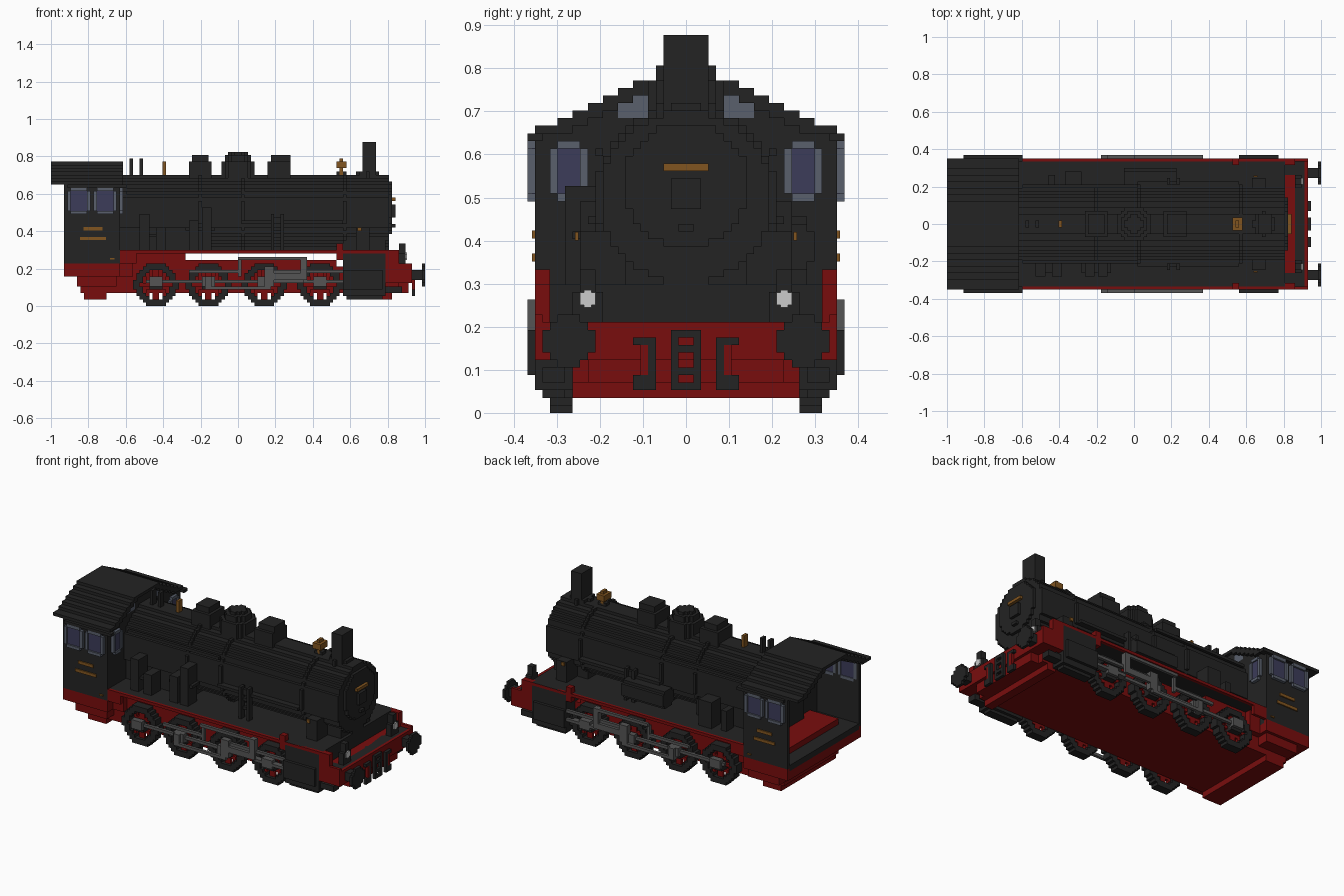
import bpy, bmesh, math

V = 2 / 114  # size of one block

cube = bpy.data.objects.get("Cube")
if cube:
    bpy.data.objects.remove(cube)


def material(name, r, g, b):
    m = bpy.data.materials.new(name)
    m.use_nodes = True
    m.diffuse_color = (r, g, b, 1)
    m.node_tree.nodes["Principled BSDF"].inputs["Base Color"].default_value = (r, g, b, 1)
    return m


BLACK = material("soot black", .017, .017, .017)
RED = material("frame red", .19, .004, .004)
STEEL = material("rod steel", .09, .09, .09)
TRIM = material("window trim", .1, .115, .15)
GLASS = material("window glass", .045, .045, .1)
BRASS = material("brass", .22, .09, .014)
WHITE = material("lamp white", .6, .6, .6)


def part(name, mat, boxes, mirror=False, snap=True):
    """One object from boxes (x0, x1, y0, y1, z0, z1), snapped to the block grid."""
    boxes = list(boxes)
    if mirror:
        boxes += [(a, b, -d, -c, e, f) for a, b, c, d, e, f in boxes]
    bm = bmesh.new()
    for box in boxes:
        c = [round(v / V) * V for v in box] if snap else list(box)
        for i in (0, 2, 4):
            if c[i + 1] - c[i] < 1e-4:
                c[i + 1] = c[i] + V
        cube = bmesh.ops.create_cube(bm, size=1)["verts"]
        for v in cube:
            v.co = [c[2 * i] if v.co[i] < 0 else c[2 * i + 1] for i in range(3)]
    mesh = bpy.data.meshes.new(name)
    bm.to_mesh(mesh)
    bm.free()
    mesh.materials.append(mat)
    ob = bpy.data.objects.new(name, mesh)
    bpy.context.collection.objects.link(ob)


def plate(axis, a, b, u0, u1, v0, v1, test):
    """Boxes for all blocks of a slab a..b along the axis whose centre passes the test."""
    out = []
    for j in range(round(v0 / V), round(v1 / V)):
        start, end = round(u0 / V), round(u1 / V)
        run = None
        for i in range(start, end + 1):
            hit = i < end and test((i + .5) * V, (j + .5) * V)
            if hit and run is None:
                run = i
            if not hit and run is not None:
                u, v = (run * V, i * V), (j * V, (j + 1) * V)
                out.append({"x": (a, b, *u, *v), "y": (*u, a, b, *v), "z": (*u, *v, a, b)}[axis])
                run = None
    return out


def disc(axis, a, b, cu, cv, r, inner=0):
    return plate(axis, a, b, cu - r - V, cu + r + V, cv - r - V, cv + r + V,
                 lambda u, v: inner <= math.hypot(u - cu, v - cv) < r)


def inside(u, v, w, inset=0):
    return w[0] + inset < u < w[1] - inset and w[2] + inset < v < w[3] - inset


# Boiler, smokebox and door
part("boiler", BLACK, disc("x", -.65, .8, 0, .5, .2))
part("boiler_bands", BLACK, [b for x in (-.21, .02, .56)
                             for b in disc("x", x, x + V, 0, .5, .211, .19)])
part("smokebox_door", BLACK, disc("x", .8, .82, 0, .53, .145) + disc("x", .82, .84, 0, .51, .04)
     + [(.82, .84, -.02, .02, .42, .44)])
part("number_plate", BRASS, [(.815, .84, -.053, .053, .56, .58)])
part("firebox", BLACK, [(-.63, -.2, -.18, .18, .3, .48)])
part("smokebox_saddle", BLACK, [(.56, .8, -.32, .32, .21, .3), (.56, .79, -.14, .14, .3, .4)])

# Boiler top fittings
part("chimney", BLACK, [(.667, .737, -.053, .053, .7, .877)] + disc("z", .68, .72, .7, 0, .062))
part("sand_domes", BLACK, [b for x in (-.2, .222) for b in
     ((x - .05, x + .05, -.053, .053, .68, .807), (x - .065, x + .065, -.07, .07, .68, .77))])
part("steam_dome", BLACK, disc("z", .68, .77, 0, 0, .095) + disc("z", .77, .805, 0, 0, .075)
     + disc("z", .805, .825, 0, 0, .045))
part("safety_valves", BLACK, [(x, x + V, -.02, .02, .68, .79) for x in (-.58, -.53)])
part("whistle", BRASS, [(-.405, -.388, -.018, .018, .69, .775)])
part("bell", BRASS, [(.526, .579, -.035, .035, .74, .772), (.545, .562, -.018, .018, .7, .79)])
part("bell_stand", BLACK, [(.526, .579, -.018, .018, .69, .72)])

# Cab shell
ROOF = [(44 - k, min(7 + 2 * k, 20) + (k == 6)) for k in range(7)]
ROOF[-1] = (38, 20)


def under_roof(y, z):
    return z < .65 or any(abs(y) < h * V and (top - 1) * V < z < top * V for top, h in ROOF)


side_windows = [(-.912, -.789, .491, .632), (-.772, -.649, .491, .632)]
front_windows = [(s, s + .088, .491, .632) for s in (.228, -.316)]
small_windows = [(s, s + .07, .684, .737) for s in (.088, -.158)]
front_all = front_windows + small_windows

part("cab_roof", BLACK, [(-1, -.614, s * (ROOF[k - 1][1] - 2) * V if k else 0, s * h * V,
                          (t - 1) * V, t * V) if s > 0 else
                         (-1, -.614, -h * V, -(ROOF[k - 1][1] - 2) * V if k else 0, (t - 1) * V, t * V)
                         for k, (t, h) in enumerate(ROOF) for s in (1, -1)])
part("roof_gutter", BLACK, [(-.912, -.6, .333, .368, .632, .65)], True)
part("cab_sides", BLACK, plate("y", .333, .351, -.93, -.63, .228, .65, lambda x, z:
     not any(inside(x, z, w) for w in side_windows)), True)
part("cab_front", BLACK, plate("x", -.65, -.63, -.351, .351, .228, .772, lambda y, z:
     under_roof(y, z) and not any(inside(y, z, w) for w in front_all)))
part("cab_floor", BLACK, [(-.93, -.63, -.34, .34, .21, .245)])


def corner(u, v, w):
    return (u < w[0] + V or u > w[1] - V) and (v < w[2] + V or v > w[3] - V)


def frame(axis, a, b, w):
    return plate(axis, a, b, *w, lambda u, v: not inside(u, v, w, V) and not corner(u, v, w))


side_trim = [b for w in side_windows for b in frame("y", .333, .368, w)]
part("side_window_frames", TRIM, side_trim, True)
part("side_window_corners", BLACK, [b for w in side_windows for b in
     plate("y", .333, .351, *w, lambda u, v: corner(u, v, w))], True)
part("side_window_glass", GLASS, [(w[0] + V, w[1] - V, .338, .358, w[2] + V, w[3] - V)
                                  for w in side_windows], True, False)
part("front_window_frames", TRIM, [b for w in front_windows for b in frame("x", -.65, -.614, w)]
     + [(-.65, -.63, *w) for w in small_windows])
part("front_window_corners", BLACK, [b for w in front_windows for b in
     plate("x", -.65, -.63, *w, lambda u, v: corner(u, v, w))])
part("front_window_glass", GLASS, [(-.645, -.622, w[0] + V, w[1] - V, w[2] + V, w[3] - V)
                                   for w in front_windows], snap=False)
part("cab_plates", BRASS, [(-.825, -.725, .35, .358, .405, .423), (-.845, -.705, .35, .358, .352, .37),
                           (-.685, -.66, .35, .358, .25, .258)], True, False)
part("cab_controls", BRASS, [(-.68, -.65, -.07, -.035, .42, .46), (-.68, -.65, .05, .09, .36, .4)])
part("backhead", BLACK, [(-.68, -.65, -.16, .16, .23, .58)])

# Frame, running boards and front beam
part("main_frame", RED, [(-.84, -.28, -.263, .263, .07, .28), (-.28, .52, -.263, .263, .07, .246),
                         (.52, .86, -.263, .263, .07, .21), (.78, .825, -.263, .263, .035, .07)])
part("cab_underframe", RED, [(-.93, -.63, -.351, .351, .15, .228), (-.86, -.65, -.333, .333, .105, .15),
                             (-.825, -.702, -.263, .263, .035, .105), (-.65, -.57, -.3, .3, .15, .28)])
part("running_board", BLACK, [(-.63, .8, -.333, .333, .281, .298)])
part("board_edges", RED, [(-.63, .8, .333, .351, .281, .298), (-.63, -.54, .333, .351, .228, .281),
                          (.526, .56, .316, .351, .246, .33), (.789, .86, .316, .351, .13, .298),
                          (.86, .93, .333, .351, .13, .228)], True)
part("front_deck", BLACK, [(.8, .912, -.333, .333, .193, .21)])
part("front_beam", RED, [(.8, .912, -.333, .333, .123, .193), (.912, .93, -.351, .351, .123, .21),
                         (.86, .912, -.228, .228, .07, .123)])
part("coupling_ladder", BLACK, [(.93, .947, s, s + V, .053, .193) for s in (-.035, .018)]
     + [(.93, .947, -.035, .035, z, z + V) for z in (.053, .088, .14, .175)])
part("brake_hoses", BLACK, [(.93, .947, .07, .123, .158, .175), (.93, .947, .07, .088, .053, .158),
                            (.93, .947, .07, .123, .053, .088)], True)
part("hose_pipes", RED, [(.93, .947, .088, .105, .088, .158)], True)

# Buffers and lamps
part("buffer_heads", BLACK, disc("y", 0, 0, 0, 0, 0) + disc("x", .982, 1, .272, .167, .062), True)
part("buffer_shafts", BLACK, [(.93, .99, .25, .298, .14, .193)], True)
part("lamp_housings", BLACK, [(.86, .895, .193, .263, .21, .281), (.86, .895, .21, .246, .281, .335)], True)
part("lamp_lenses", WHITE, [(.894, .903, .21, .246, .251, .279),
                            (.894, .903, .219, .237, .245, .285)], True, False)

# Cylinders with end pipes
part("cylinders", BLACK, [(.562, .789, .26, .351, .053, .29), (.562, .772, .35, .368, .088, .19),
                          (.58, .77, .28, .333, .035, .053)], True)
part("cylinder_pipes", BLACK, [(.789, .877, .281, .333, .07, .105)], True)

# Wheels
for n, cx in enumerate((-.439, -.158, .14, .43)):
    cx = round(cx / V) * V
    cz = 6.5 * V
    part(f"wheel_rim_{n + 1}", BLACK, disc("y", .263, .316, cx, cz, .116, .08)
         + disc("y", .263, .333, cx, cz, .035), True)

    def spoke(x, z):
        dx, dz = x - cx, z - cz
        near = min(abs(dx), abs(dz), abs(dx - dz) * .7, abs(dx + dz) * .7)
        return math.hypot(dx, dz) < .09 and near < V * .6
    part(f"wheel_spokes_{n + 1}", RED, plate("y", .281, .298, cx - .11, cx + .11, 0, .24, spoke), True)

# Rods and valve gear
part("coupling_rod", STEEL, [(-.5, .53, .316, .333, .123, .14)]
     + [(x - .035, x + .035, .316, .351, .105, .158) for x in (-.439, -.158, .14, .43)], True)
part("main_rod", STEEL, [(-.18, .17, .351, .368, .088, .105), (-.18, -.14, .333, .368, .088, .158),
                         (.14, .19, .333, .368, .105, .21)], True)
part("slide_bars", STEEL, [(.19, .57, .333, .351, .175, .193), (.19, .36, .351, .368, .14, .175),
                           (.35, .57, .333, .351, .123, .14)], True)
part("valve_gear", STEEL, [(0, .36, .351, .368, .246, .263), (.34, .36, .333, .368, .175, .263),
                           (-.26, 0, .333, .351, .175, .193), (0, .018, .333, .351, .16, .246)], True)

# Pumps, tank, ladder and pipes beside the boiler
part("air_pumps", BLACK, [(x, x + .053, -.281, -.2, .298, z) for x, z in
                          ((-.52, .5), (-.44, .42), (-.26, .46), (-.19, .52))]
     + [(-.53, -.38, -.263, -.2, .37, .39), (-.28, -.12, -.263, -.2, .4, .42)])
part("air_tank", BLACK, disc("x", -.05, .23, .246, .386, .053))
part("feed_pump", BLACK, [(-.36, -.28, .19, .281, .298, .46), (-.46, -.42, .19, .263, .298, .42)])
part("side_ladder", BLACK, [(x, x + V, .21, .246, .298, .5) for x in (.175, .23)]
     + [(.175, .246, .21, .228, z, z + V) for z in (.35, .4, .45)], True)
part("side_pipes", BLACK, [(-.6, .02, .193, .211, .6, .618), (.02, .56, .2, .22, .44, .457)], True)
part("steam_pipes", BLACK, [(.63, .7, .14, .25, .298, .42)], True)
part("cylinder_plates", BRASS, [(.64, .66, .25, .258, .4, .42)], True, False)
